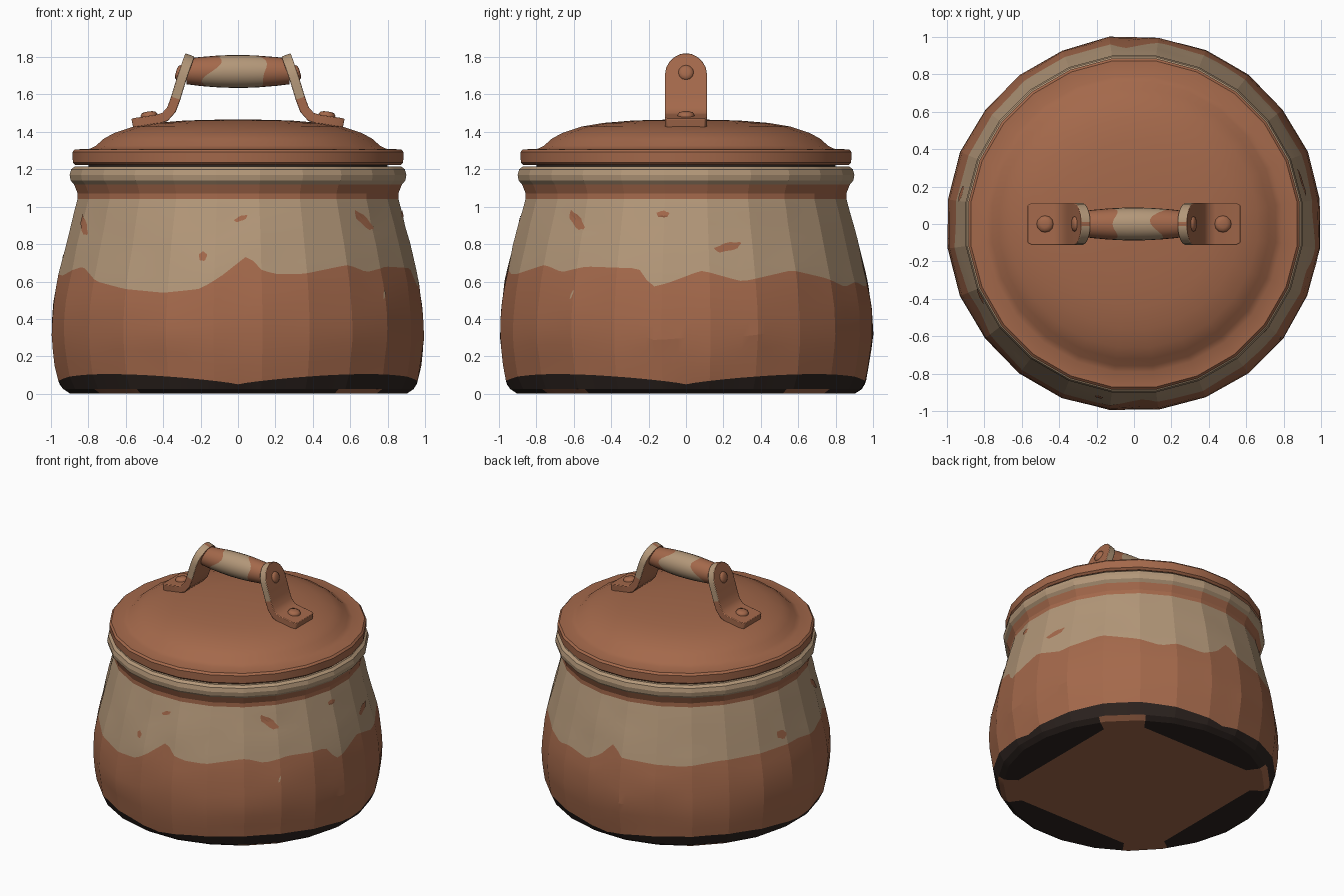
import bpy
import bmesh
import random
from math import sin, cos, radians, sqrt, hypot, pi
from mathutils import Vector

random.seed(4)
if "Cube" in bpy.data.objects:
    bpy.data.objects.remove(bpy.data.objects["Cube"])


def make_material(name, rgb):
    mat = bpy.data.materials.new(name)
    mat.use_nodes = True
    mat.diffuse_color = (*rgb, 1)
    mat.node_tree.nodes["Principled BSDF"].inputs["Base Color"].default_value = (*rgb, 1)
    return mat


MATS = [make_material("terracotta", (0.37, 0.14, 0.07)),
        make_material("cream glaze", (0.45, 0.31, 0.19)),
        make_material("charred clay", (0.026, 0.017, 0.014))]
CLAY, CREAM, CHAR = range(3)


def skin(name, rings, paint, angle=30):
    """Closed tube through the rings; paint(ring, column) picks each colour."""
    bm = bmesh.new()
    rows = [[bm.verts.new(p) for p in ring] for ring in rings]
    n = len(rows[0])
    for i in range(len(rows) - 1):
        for j in range(n):
            k = (j + 1) % n
            face = bm.faces.new((rows[i][j], rows[i][k], rows[i + 1][k], rows[i + 1][j]))
            face.material_index = paint(i, j)
    for i, row in ((-1, rows[0]), (len(rows), rows[-1])):
        bm.faces.new(row).material_index = paint(i, 0)
    bmesh.ops.recalc_face_normals(bm, faces=bm.faces)
    return finish(name, bm, angle)


def finish(name, bm, angle):
    mesh = bpy.data.meshes.new(name)
    bm.to_mesh(mesh)
    bm.free()
    for mat in MATS:
        mesh.materials.append(mat)
    mesh.shade_smooth()
    mesh.set_sharp_from_angle(angle=radians(angle))
    obj = bpy.data.objects.new(name, mesh)
    bpy.context.collection.objects.link(obj)
    return obj


def interp(table, t):
    for (a, u), (b, v) in zip(table, table[1:]):
        if t <= b:
            return u + (v - u) * max(0, t - a) / (b - a)
    return table[-1][1]


def facet(deg):
    """Stretch from the middle of a side to a point on a 24-sided outline."""
    return 1 / cos(radians(deg - 15 * round(deg / 15)))


def polar(r, deg, z):
    return Vector((r * cos(radians(deg)), r * sin(radians(deg)), z))


# Pot wall: height against half width, with soft hammered dents
WALL = [(0, .90), (.02, .935), (.05, .957), (.1, .972), (.3, 1), (.45, .993),
        (.6, .97), (.8, .922), (.95, .882), (1.04, .858), (1.07, .857), (1.12, .877),
        (1.14, .895), (1.17, .9), (1.2, .892), (1.215, .872)]
DENTS = [[random.uniform(-.007, .003) for _ in range(24)] for _ in range(8)]


def wall_radius(deg, z):
    c, r = (deg % 360) / 15 + .5, max(0, min(z, 1.04)) / .16
    ci, ri = int(c), int(r)
    u, v = c - ci, r - ri
    row = [DENTS[q][(ci - 1) % 24] * (1 - u) + DENTS[q][ci % 24] * u for q in (ri, ri + 1)]
    fade = 1 if z < .95 else 0
    return (interp(WALL, z) + fade * (row[0] * (1 - v) + row[1] * v)) * facet(deg)


# Lower edge of the glaze: angle against height in hundredths
GLAZE = [(-180, 66), (-168, 63), (-151, 68), (-141, 60), (-128, 56), (-114, 54), (-102, 56),
         (-96, 62), (-90, 70), (-86, 75), (-84, 67), (-78, 64), (-69, 64), (-52, 69),
         (-44, 65), (-34, 68), (-15, 67), (-11, 57), (-6, 59), (5, 66), (18, 60), (36, 66),
         (50, 62), (61, 57), (68, 60), (80, 57), (87, 63), (93, 74), (97, 65), (123, 63),
         (140, 66), (180, 66)]


def glaze_edge(deg):
    return sum(interp(GLAZE, (deg + d + 180) % 360 - 180) for d in (-1, 0, 1)) / 300


def char_edge(deg):
    return .05 + .055 * abs(sin(radians(2 * deg))) ** .8


def lerp(a, b, n):
    return [a + (b - a) * i / n for i in range(n)]


ANGLES = [-180 + 2.5 * i for i in range(144)]
columns = []
for a in ANGLES:
    low, high = char_edge(a), glaze_edge(a)
    zs = [0, .025] + lerp(low, high, 7) + lerp(high, 1.04, 6) + [z for z, _ in WALL[9:]]
    base = min(wall_radius(a, 0), .66 / max(abs(cos(radians(a))), abs(sin(radians(a)))))
    column = [polar(base, a, 0)] + [polar(wall_radius(a, z), a, z) for z in zs]
    columns.append(column + [polar(.83 * facet(a), a, z) for z in (1.215, 1.12)])


def paint_pot(i, j):
    if i < 0:
        return CLAY
    if i < 3:
        corner = abs(sin(radians(2 * ANGLES[j] + 2.5))) > .95
        return CLAY if corner and i < 2 else CHAR
    if i < 10:
        return CLAY
    if i < 16:
        return CREAM
    return CLAY if i < 18 else CREAM


skin("pot_body", list(zip(*columns)), paint_pot, 10)

# Glaze splashes: angle, height, half length, half height, tilt
SPLASHES = [(-156, .9, .08, .025, -40, CLAY), (-89, .937, .04, .013, 20, CLAY),
            (-101.5, .735, .022, .025, 0, CLAY), (-41, .925, .08, .028, -35, CLAY),
            (-8, .96, .037, .018, 0, CLAY), (14, .785, .078, .022, 12, CLAY),
            (170, .74, .045, .03, -20, CLAY), (-38, .53, .025, .006, 70, CREAM)]
for a, z, length, height, tilt, colour in SPLASHES:
    bm = bmesh.new()
    rings = []
    for scale in (.02, .5, 1):
        ring = []
        for k in range(14):
            t, wobble = k * pi / 7, 1 + .12 * sin(k * 2.3)
            u, v = length * scale * wobble * cos(t), height * scale * wobble * sin(t)
            c, s = cos(radians(tilt)), sin(radians(tilt))
            deg, h = a + (u * c - v * s) * 60, z + u * s + v * c
            ring.append(bm.verts.new(polar(wall_radius(deg, h) + .004, deg, h)))
        rings.append(ring)
    bm.faces.new(rings[0])
    for r0, r1 in zip(rings, rings[1:]):
        for k in range(14):
            bm.faces.new((r0[k], r1[k], r1[k - 13], r0[k - 13]))
    for face in bm.faces:
        face.material_index = colour
    bm.normal_update()
    finish("glaze_splash", bm, 30)

# Lid with a stepped flange, shallow dome and hidden plug
LID = [(.8, 1.15), (.8, 1.225), (.868, 1.222), (.883, 1.235), (.885, 1.292), (.872, 1.306),
       (.79, 1.31), (.758, 1.327), (.72, 1.362), (.66, 1.395), (.56, 1.428), (.44, 1.448),
       (.28, 1.461), (.08, 1.466)]
CORNERS = [7.5 + 15 * i for i in range(24)]
skin("lid", [[polar(r * facet(a), a, z) for a in CORNERS] for r, z in LID],
     lambda i, j: CHAR if i < 1 else CLAY)


def rivet(name, centre, axis, radius, height):
    """Low domed stud pointing along the axis."""
    turn = Vector((0, 0, 1)).rotation_difference(Vector(axis))
    steps = [(1, -.5), (1, .3), (.85, .75), (.45, 1)]
    skin(name, [[Vector(centre) + turn @ polar(radius * r, k * 30, height * h)
                 for k in range(12)] for r, h in steps], lambda i, j: CLAY, 40)


# Handle brackets: bent straps with rounded tops, one for each side
PATH = [(.565, 1.445, .1), (.54, 1.45, .113), (.43, 1.467, .113), (.39, 1.48, .113),
        (.355, 1.52, .113), (.333, 1.58, .113), (.315, 1.64, .113)]
PATH += [(.297 - .04 * sin(radians(t)), 1.697 + .115 * sin(radians(t)), .113 * cos(radians(t)))
         for t in (0, 20, 40, 58, 73, 84)]
for side, label in ((1, "left"), (-1, "right")):
    rings = []
    for i, (x, z, w) in enumerate(PATH):
        x0, z0, _ = PATH[max(0, i - 1)]
        x1, z1, _ = PATH[min(len(PATH) - 1, i + 1)]
        d = hypot(x1 - x0, z1 - z0)
        nx, nz = .026 * (z1 - z0) / d, .026 * (x0 - x1) / d
        rings.append([(side * (x + s * nx), y, z + s * nz)
                      for s, y in ((1, -w), (1, w), (-1, w), (-1, -w))])
    strap = skin(label + "_bracket", rings,
                 lambda i, j: CREAM if i > 4 and j % 2 else CLAY, 40)
    bevel = strap.modifiers.new("soft edges", "BEVEL")
    bevel.width, bevel.segments = .01, 2
    bevel.limit_method, bevel.angle_limit = "ANGLE", radians(40)
    rivet(label + "_foot_rivet", (side * .475, 0, 1.485), (side * .12, 0, 1), .045, .024)
    rivet(label + "_grip_rivet", (side * .31, 0, 1.715), (side, 0, .3), .042, .022)

# Barrel grip with a ragged glazed middle
grip = []
for k in range(24):
    t = k * pi / 12
    left = -.14 + .05 * sin(t) + .025 * sin(3 * t)
    right = .13 + .03 * cos(2 * t) + .02 * sin(3 * t + 1)
    xs = [-.275, -.21] + lerp(left, right, 4) + [right, .21, .275]
    grip.append([(x, r * cos(t), 1.723 + r * sin(t))
                 for x in xs for r in [.088 - .26 * x * x]])
skin("handle_grip", list(zip(*grip)), lambda i, j: CREAM if 2 <= i < 6 else CLAY)
